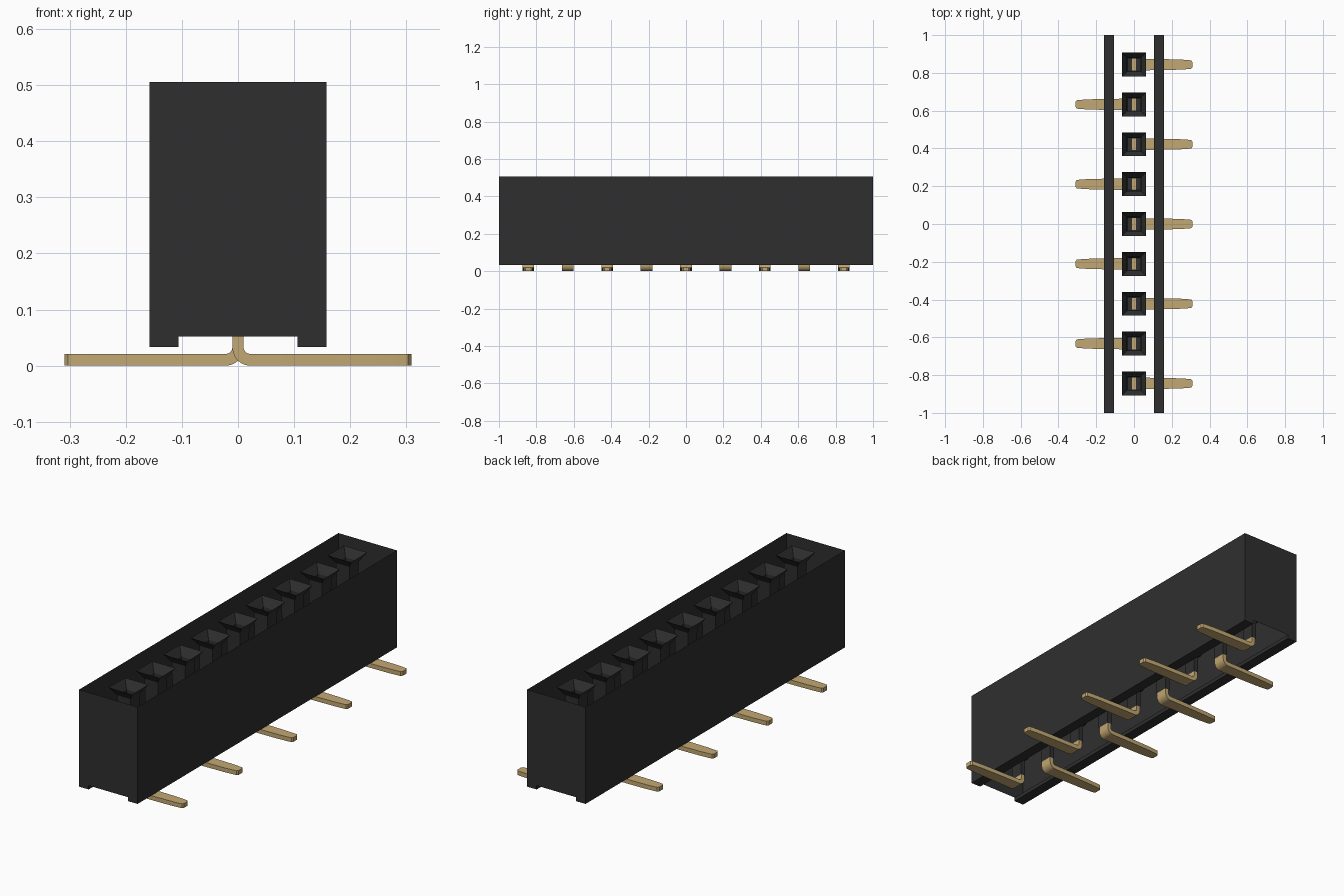
import bpy, bmesh, math

cube = bpy.data.objects.get("Cube")
if cube:
    bpy.data.objects.remove(cube)


def material(name, rgb, rough):
    m = bpy.data.materials.new(name)
    m.use_nodes = True
    m.diffuse_color = (*rgb, 1)
    bsdf = next(n for n in m.node_tree.nodes if n.type == 'BSDF_PRINCIPLED')
    bsdf.inputs["Base Color"].default_value = (*rgb, 1)
    bsdf.inputs["Roughness"].default_value = rough
    return m


BLACK = material("black plastic", (0.028, 0.028, 0.028), 0.6)
GOLD = material("gold metal", (0.54, 0.39, 0.17), 0.5)


def finish(bm, name, mat):
    me = bpy.data.meshes.new(name)
    bm.to_mesh(me)
    bm.free()
    me.materials.append(mat)
    ob = bpy.data.objects.new(name, me)
    bpy.context.collection.objects.link(ob)
    return ob


def loft(rings, cap_start=False, cap_end=False):
    """Join a series of equal-sized closed rings with quads."""
    bm = bmesh.new()
    loops = [[bm.verts.new(p) for p in ring] for ring in rings]
    n = len(rings[0])
    for a, b in zip(loops, loops[1:]):
        for i in range(n):
            j = (i + 1) % n
            bm.faces.new((a[i], a[j], b[j], b[i]))
    if cap_start:
        bm.faces.new(loops[0][::-1])
    if cap_end:
        bm.faces.new(loops[-1])
    return bm


def square(hx, hy, z, y0):
    return [(-hx, y0 - hy, z), (hx, y0 - hy, z), (hx, y0 + hy, z), (-hx, y0 + hy, z)]


# Housing: thin shell, open at the top and along the channel between its feet
W, FOOT, BASE, CHANNEL, TOP = 0.158, 0.106, 0.033, 0.052, 0.506
half = [(W, TOP), (W, BASE), (FOOT, BASE), (FOOT, CHANNEL)]
outline = [(-x, z) for x, z in half] + half[::-1]
bm = bmesh.new()
front = [bm.verts.new((x, -1, z)) for x, z in outline]
back = [bm.verts.new((x, 1, z)) for x, z in outline]
bm.faces.new(front)
bm.faces.new(back[::-1])
for i in range(len(outline) - 1):
    if i != 3:  # open channel between the feet
        bm.faces.new((front[i + 1], front[i], back[i], back[i + 1]))
finish(bm, "housing", BLACK)

# Contact cross-sections: upper point, lower point, half width
FLOOR = 0.15
sections = [((0.010, FLOOR + 0.002), (-0.010, FLOOR + 0.002), 0.031),
            ((0.010, 0.032), (-0.010, 0.032), 0.031)]
for k in range(1, 7):
    a = math.pi / 2 * k / 6
    c, s = 1 - math.cos(a), math.sin(a)
    sections.append(((0.010 + 0.012 * c, 0.032 - 0.011 * s),
                     (-0.010 + 0.032 * c, 0.032 - 0.032 * s), 0.031))
for x, w in ((0.15, 0.029), (0.24, 0.027), (0.285, 0.024), (0.303, 0.022), (0.309, 0.014)):
    sections.append(((x, 0.021), (x, 0.0), w))

PITCH = 0.211
for k in range(-4, 5):
    y = k * PITCH
    side = 1 if k % 2 == 0 else -1
    tag = str(k + 5)

    # Socket: funnel mouth, straight well, floor
    finish(loft([square(0.063, 0.063, TOP, y), square(0.036, 0.036, TOP - 0.04, y),
                 square(0.032, 0.032, FLOOR, y)], cap_end=True), "socket_" + tag, BLACK)

    # Slot sleeve around the contact below the socket
    finish(loft([square(0.012, 0.033, FLOOR, y), square(0.012, 0.033, CHANNEL, y)]),
           "slot_" + tag, BLACK)

    # Bent contact, alternating sides
    rings = [[(side * u[0], y - w, u[1]), (side * u[0], y + w, u[1]),
              (side * l[0], y + w, l[1]), (side * l[0], y - w, l[1])]
             for u, l, w in sections]
    bm = loft(rings, True, True)
    bmesh.ops.recalc_face_normals(bm, faces=bm.faces)
    ob = finish(bm, "contact_" + tag, GOLD)
    bpy.ops.object.select_all(action='DESELECT')
    ob.select_set(True)
    bpy.context.view_layer.objects.active = ob
    bpy.ops.object.shade_smooth_by_angle(angle=math.radians(30))
